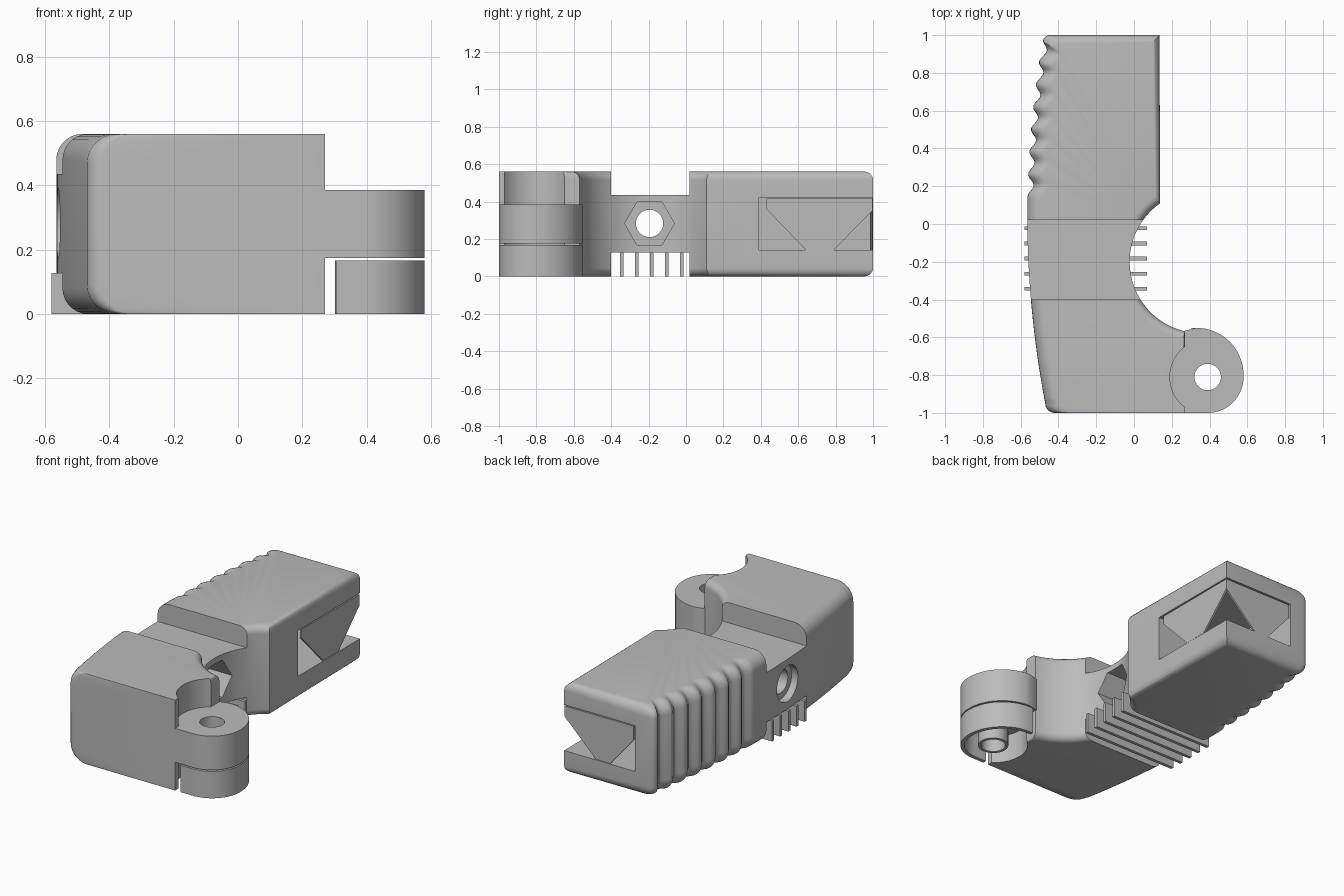
import bpy, bmesh, math
from math import sin, cos, pi, radians

if "Cube" in bpy.data.objects:
    bpy.data.objects.remove(bpy.data.objects["Cube"])

grey = bpy.data.materials.new("plain_grey")
grey.use_nodes = True
COLOUR = (0.5, 0.5, 0.5, 1)
grey.diffuse_color = COLOUR
grey.node_tree.nodes["Principled BSDF"].inputs["Base Color"].default_value = COLOUR

H = 0.56                      # body height
PIN = (0.39, -0.81)           # hinge pin axis
BOLT = (-0.195, 0.283)        # cross bolt axis (y, z)


def loft(name, rings):
    """Skin a stack of equal rings and cap both ends."""
    bm = bmesh.new()
    rows = [[bm.verts.new(p) for p in ring] for ring in rings]
    n = len(rows[0])
    for a, b in zip(rows, rows[1:]):
        for i in range(n):
            j = (i + 1) % n
            bm.faces.new((a[i], a[j], b[j], b[i]))
    bm.faces.new(rows[0])
    bm.faces.new(rows[-1])
    bmesh.ops.recalc_face_normals(bm, faces=bm.faces)
    mesh = bpy.data.meshes.new(name)
    bm.to_mesh(mesh)
    bm.free()
    mesh.materials.append(grey)
    ob = bpy.data.objects.new(name, mesh)
    bpy.context.collection.objects.link(ob)
    return ob


def prism(name, points, lo, hi, axis="z"):
    """Extrude a 2D profile along an axis."""
    place = {"x": lambda p, t: (t, p[0], p[1]),
             "y": lambda p, t: (p[0], t, p[1]),
             "z": lambda p, t: (p[0], p[1], t)}[axis]
    return loft(name, [[place(p, t) for p in points] for t in (lo, hi)])


def arc(centre, r, start, end, n):
    return [(centre[0] + r * cos(radians(start + (end - start) * i / n)),
             centre[1] + r * sin(radians(start + (end - start) * i / n)))
            for i in range(n + 1)]


def circle(centre, r, n=48):
    return arc(centre, r, 0, 360, n)[:-1]


def box(name, x, y, z):
    return prism(name, [(x[0], y[0]), (x[1], y[0]), (x[1], y[1]), (x[0], y[1])], *z)


def apply_boolean(ob, other, operation="DIFFERENCE"):
    mod = ob.modifiers.new("bool", "BOOLEAN")
    mod.operation, mod.object, mod.solver = operation, other, "EXACT"
    bpy.context.view_layer.objects.active = ob
    bpy.ops.object.modifier_apply(modifier=mod.name)
    bpy.data.objects.remove(other)


def smooth(ob):
    bpy.ops.object.select_all(action="DESELECT")
    ob.select_set(True)
    bpy.context.view_layer.objects.active = ob
    bpy.ops.object.shade_smooth_by_angle(angle=radians(32))


# Body outline: each entry is a point, its inset vector and its edge radius
def left_x(y):
    x = -0.565 + 0.095 * (y - 0.05) ** 2
    if 0.145 < y < 0.978:     # finger ridges
        x += 0.016 * (1 - cos(2 * pi * (y - 0.145) / 0.119))
    return x


outline = []
fx, bx = left_x(-0.95), left_x(0.965)
for p in arc((fx + 0.05, -0.95), 0.05, 270, 180, 8):
    outline.append((p, (0.09, 0), 0.09))
for i in range(1, 130):
    y = -0.95 + 1.915 * i / 130
    outline.append(((left_x(y), y), (0.08, -0.045 * max(0, y - 0.8) / 0.165), 0.08))
for p in arc((bx + 0.035, 0.965), 0.035, 180, 90, 6):
    outline.append((p, (0.08, -0.045), 0.065))
outline.append(((0.135, 1), (-0.045, -0.045), 0.045))
for p in arc((0.355, -0.2), 0.378, 125, 257, 36):
    away = ((p[0] - 0.355) / 0.378, (p[1] + 0.2) / 0.378)
    outline.append((p, (away[0] * 0.045, away[1] * 0.045), 0.045))
outline.append(((0.27, -1), (0, 0), 0))

rings = []
STEPS = 7
for side in (0, 1):
    for k in range(STEPS + 1):
        a = pi / 2 * (k if side == 0 else STEPS - k) / STEPS
        ring = []
        for (x, y), (dx, dy), r in outline:
            inset, rise = 1 - sin(a), r * (1 - cos(a)) + 0.0005 * a
            ring.append((x + dx * inset, y + dy * inset, H - rise if side else rise))
        rings.append(ring)
body = loft("handle_body", rings)

# Waist notches, hinge clearance, bolt hole, nut pocket and end cavity
cutters = [
    box("waist_top", (-1, 1), (-0.4, 0.02), (0.435, 1)),
    box("waist_bottom", (-1, 1), (-0.4, 0.02), (-1, 0.127)),
    prism("hinge_clear_top", circle(PIN, 0.2, 64), 0.385, 1),
    prism("hinge_clear_bottom", circle(PIN, 0.2, 64), -1, 0.175),
    prism("bolt_hole", circle(BOLT, 0.073), -1, 1, "x"),
    prism("bolt_head_recess", circle(BOLT, 0.11), -1, -0.51, "x"),
    prism("nut_pocket", circle(BOLT, 0.133, 6), -0.17, 0.3, "x"),
    box("end_cavity", (-0.35, 0.5), (0.39, 1.3), (0.14, 0.423)),
]
for c in cutters:
    apply_boolean(body, c)

# Hinge lug joined to the body
lug_outer = arc((0.33, -0.8), 0.25, 90, 0, 24) + arc(PIN, 0.19, 0, -90, 24)
lug = prism("hinge_lug", [(0.2, -0.99), (0.2, -0.6), (0.27, -0.565)] + lug_outer + [(0.26, -1)],
            0.175, 0.385)
apply_boolean(body, lug, "UNION")
apply_boolean(body, prism("pin_hole", circle(PIN, 0.07), -1, 1))
smooth(body)

# Thin open support shell and tube under the lug
shell = prism("lug_support_shell", [(0.305, -1), (0.305, -0.551)] + lug_outer, 0, 0.167)
inner = arc((0.33, -0.8), 0.227, 90, 0, 24) + arc(PIN, 0.167, 0, -90, 24)
apply_boolean(shell, prism("shell_core", [(0.2, -0.977), (0.2, -0.573)] + inner, -1, 1))
smooth(shell)
tube = prism("lug_support_tube", circle(PIN, 0.088), 0, 0.167)
apply_boolean(tube, prism("tube_core", circle(PIN, 0.07), -1, 1))
smooth(tube)

# Support fins under the waist
for i in range(5):
    y = -0.343 + 0.08 * i
    box(f"waist_fin_{i + 1}", (-0.58, 0.07), (y - 0.01, y + 0.01), (0, 0.127))

# Tapered support plates across the cavity openings
prism("cavity_side_plate", [(0.43, 0.415), (0.997, 0.415), (0.997, 0.35), (0.79, 0.142),
                            (0.64, 0.142), (0.43, 0.36)], 0.123, 0.135, "x")
prism("cavity_end_plate", [(0.134, 0.415), (-0.34, 0.415), (-0.34, 0.33), (-0.18, 0.142),
                           (-0.08, 0.142), (0.134, 0.35)], 0.985, 0.997, "y")
